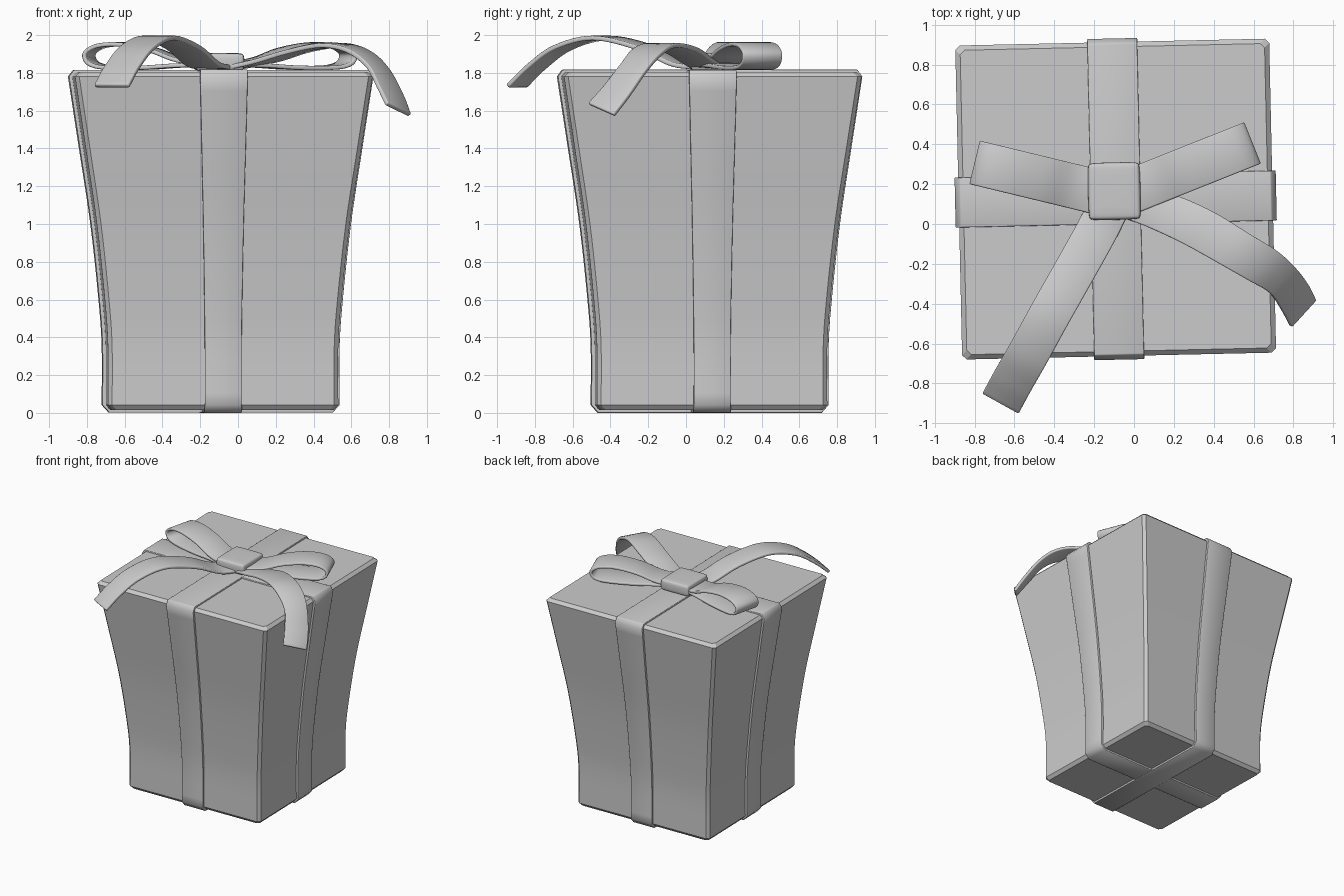
import bpy, bmesh, math
from mathutils import Vector

if "Cube" in bpy.data.objects:
    bpy.data.objects.remove(bpy.data.objects["Cube"])

CENTRE = Vector((-0.092, 0.125, 0))
TURN = math.radians(1.27)


def spline(pts, steps=6):
    """Catmull-Rom curve through the points."""
    pts = [Vector(p) for p in pts]
    ext = [2 * pts[0] - pts[1]] + pts + [2 * pts[-1] - pts[-2]]
    out = []
    for i in range(1, len(ext) - 2):
        a, b, c, d = ext[i - 1:i + 3]
        for k in range(steps):
            t = k / steps
            out.append(0.5 * (2 * b + (c - a) * t + (2 * a - 5 * b + 4 * c - d) * t ** 2
                              + (3 * b - a - 3 * c + d) * t ** 3))
    return out + [pts[-1]]


def finish(name, bm, mods=(), angle=30):
    bmesh.ops.recalc_face_normals(bm, faces=bm.faces)
    me = bpy.data.meshes.new(name)
    bm.to_mesh(me)
    bm.free()
    ob = bpy.data.objects.new(name, me)
    bpy.context.collection.objects.link(ob)
    for kind, props in mods:
        m = ob.modifiers.new(kind.title(), kind)
        for k, v in props.items():
            setattr(m, k, v)
    bpy.ops.object.select_all(action='DESELECT')
    ob.select_set(True)
    bpy.context.view_layer.objects.active = ob
    bpy.ops.object.shade_smooth_by_angle(angle=math.radians(angle))
    return ob


def strip(name, left, right, thick, closed=False, offset=0.0, bevel=0.007):
    """Ribbon between two edge paths, given thickness and soft edges."""
    bm = bmesh.new()
    rows = [(bm.verts.new(a), bm.verts.new(b)) for a, b in zip(left, right)]
    n = len(rows)
    for i in range(n if closed else n - 1):
        (a, b), (c, d) = rows[i], rows[(i + 1) % n]
        bm.faces.new((a, b, d, c))
    return finish(name, bm, [
        ('SOLIDIFY', dict(thickness=thick, offset=offset)),
        ('BEVEL', dict(width=bevel, segments=2, limit_method='ANGLE',
                       angle_limit=math.radians(50)))], 40)


def place(ob, turn=0.0):
    ob.location = CENTRE
    ob.rotation_euler.z = TURN + turn


# Flared box: half width against height
profile = [(p.x, p.y) for p in spline([(0.61, 0.042, 0), (0.61, 0.35, 0), (0.627, 0.6, 0),
                                       (0.67, 1.0, 0), (0.73, 1.4, 0), (0.788, 1.78, 0)], 5)]
C = 0.022
bm = bmesh.new()
rings = []
for h, z in [(0.588, 0.016)] + profile + [(0.764, 1.804)]:
    ring = []
    for sx, sy in ((1, 1), (-1, 1), (-1, -1), (1, -1)):
        pair = [(sx * h, sy * (h - C)), (sx * (h - C), sy * h)]
        ring += [bm.verts.new((x, y, z)) for x, y in (pair if sx * sy > 0 else pair[::-1])]
    rings.append(ring)
for r, s in zip(rings, rings[1:]):
    for i in range(8):
        j = (i + 1) % 8
        bm.faces.new((r[i], r[j], s[j], s[i]))
bm.faces.new(rings[0][::-1])
bm.faces.new(rings[-1])
place(finish("gift_box", bm))

# Two ribbons wrapped round the box
for name, turn, lift in (("wrap_ribbon_side", 0, 0.0), ("wrap_ribbon_front", math.pi / 2, 0.002)):
    half = [(0.592, -lift + 0.002, 0.1)]
    half += [(h + 0.018, z, 0.16 * h) for h, z in profile]
    half += [(0.78, 1.815 + lift, 0.125)]
    loop = half + [(-u, z, w) for u, z, w in reversed(half)]
    ob = strip(name, [(u, w, z) for u, z, w in loop], [(u, -w, z) for u, z, w in loop],
               0.022, closed=True, offset=-1, bevel=0.004)
    place(ob, turn)

# Bow loops: side profile (distance from the knot, height) swept sideways
side = spline([(0, 1.85, 0), (0.2, 1.865, 0), (0.36, 1.92, 0), (0.52, 1.95, 0), (0.64, 1.945, 0),
               (0.705, 1.915, 0), (0.715, 1.88, 0), (0.685, 1.845, 0), (0.6, 1.828, 0),
               (0.4, 1.828, 0), (0.2, 1.84, 0), (0, 1.84, 0)], 5)
for name, origin, d, k in (("bow_loop_left", (-0.1, 0.14, 0), (-0.972, 0.235, 0), 0.99),
                           ("bow_loop_right", (-0.1, 0.13, 0), (0.928, 0.37, 0), 1.03)):
    o, d = Vector(origin), Vector(d)
    w = Vector((-d.y, d.x, 0)) * 0.112
    mid = [o + d * p.x * k + Vector((0, 0, p.y)) for p in side]
    strip(name, [p + w for p in mid], [p - w for p in mid], 0.022)

# Left tail: straight in plan, arched
path = spline([(-0.13, 0.08, 1.83), (-0.19, -0.04, 1.85), (-0.29, -0.22, 1.935),
               (-0.42, -0.45, 1.985), (-0.53, -0.65, 1.935), (-0.61, -0.79, 1.835),
               (-0.668, -0.897, 1.73)])
w = Vector((0.874, -0.485, 0)) * 0.104
strip("bow_tail_left", [p + w for p in path], [p - w for p in path], 0.024)

# Right tail: twists down over the box edge
upper = spline([(0.02, 0.2, 1.83), (0.22, 0.14, 1.87), (0.4, 0.06, 1.925), (0.58, -0.05, 1.945),
                (0.71, -0.13, 1.90), (0.80, -0.21, 1.81), (0.87, -0.30, 1.68),
                (0.91, -0.38, 1.575)])
lower = spline([(-0.05, 0.03, 1.83), (0.08, -0.02, 1.86), (0.25, -0.1, 1.91),
                (0.43, -0.2, 1.945), (0.57, -0.28, 1.92), (0.68, -0.345, 1.84),
                (0.74, -0.43, 1.73), (0.787, -0.515, 1.635)])
strip("bow_tail_right", upper, lower, 0.024)

# Pillow-shaped knot
bm = bmesh.new()
bmesh.ops.create_cube(bm, size=1)
bmesh.ops.scale(bm, vec=(0.265, 0.29, 0.1), verts=bm.verts)
knot = finish("bow_knot", bm, [('BEVEL', dict(width=0.025, segments=2)),
                               ('SUBSURF', dict(levels=2, render_levels=2))], 60)
knot.location = (-0.099, 0.165, 1.857)
knot.rotation_euler.z = TURN
